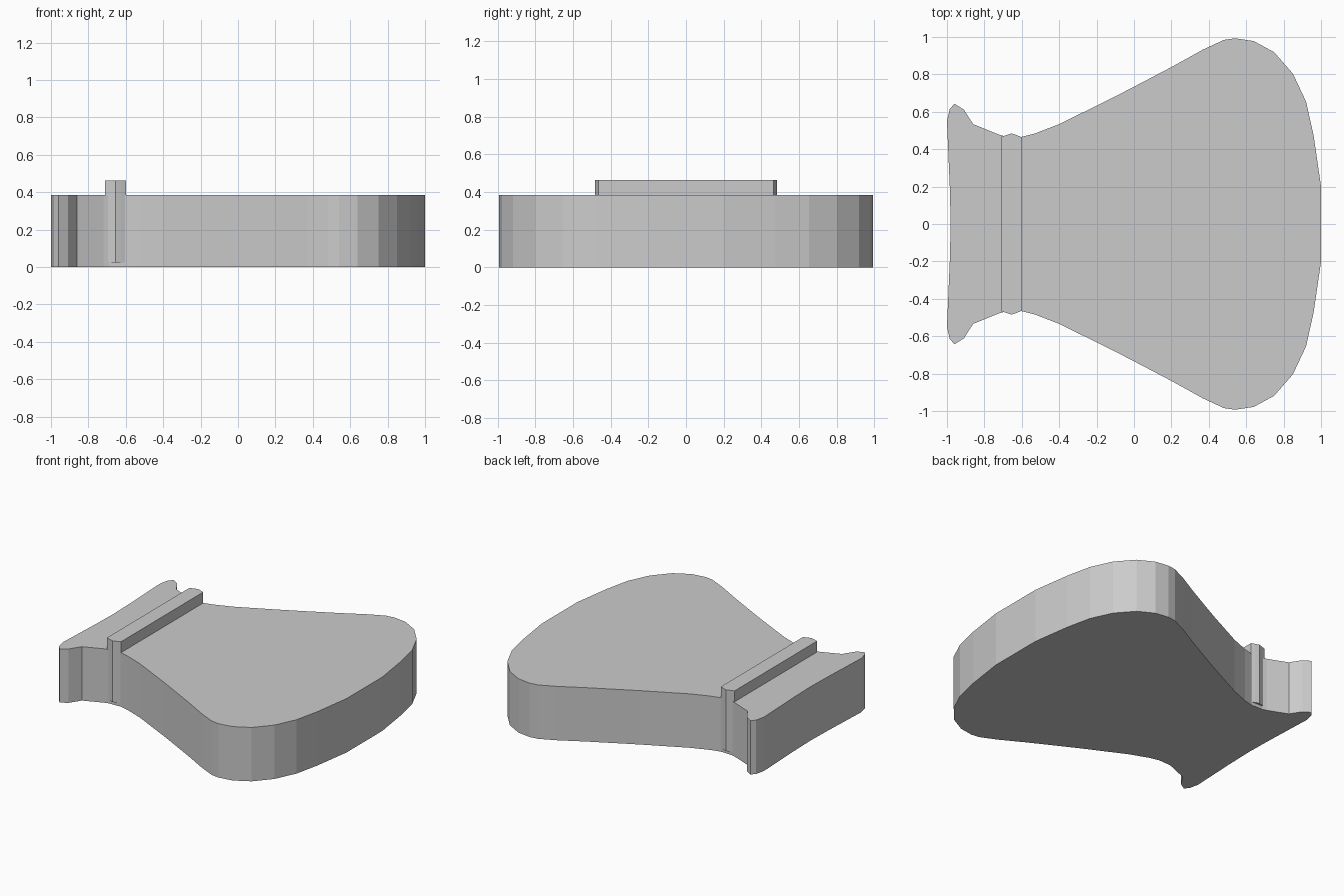
import bpy, bmesh

if "Cube" in bpy.data.objects:
    bpy.data.objects.remove(bpy.data.objects["Cube"])


def mirrored_prism(name, half, z0, z1):
    """Extrude an outline given by its +y half, mirrored across y = 0."""
    outline = half + [(x, -y) for x, y in reversed(half) if y > 0]
    bm = bmesh.new()
    face = bm.faces.new([bm.verts.new((x, y, z0)) for x, y in outline])
    top = bmesh.ops.extrude_face_region(bm, geom=[face])["geom"]
    verts = [v for v in top if isinstance(v, bmesh.types.BMVert)]
    bmesh.ops.translate(bm, verts=verts, vec=(0, 0, z1 - z0))
    bmesh.ops.recalc_face_normals(bm, faces=bm.faces)
    mesh = bpy.data.meshes.new(name)
    bm.to_mesh(mesh)
    bm.free()
    obj = bpy.data.objects.new(name, mesh)
    bpy.context.collection.objects.link(obj)
    return obj


# Flared flat body, from the narrow end round to the wide end
body_half = [
    (-0.98, 0), (-0.985, 0.2), (-1.0, 0.55), (-0.985, 0.615), (-0.96, 0.643),
    (-0.91, 0.612), (-0.86, 0.534), (-0.72, 0.477), (-0.69, 0.469),
    (-0.6, 0.466), (-0.53, 0.484), (-0.4, 0.534), (-0.25, 0.608),
    (-0.12, 0.672), (0.0, 0.734), (0.2, 0.839), (0.37, 0.933),
    (0.48, 0.984), (0.54, 0.993), (0.64, 0.978), (0.75, 0.918),
    (0.85, 0.803), (0.92, 0.654), (0.96, 0.475), (0.995, 0.235), (1.0, 0.2),
]
mirrored_prism("body", body_half, 0.0, 0.385)

# Raised band across the neck, with bowed ends running down the sides
band_half = [(-0.71, 0.466), (-0.685, 0.474), (-0.655, 0.484),
             (-0.625, 0.474), (-0.6, 0.464)]
mirrored_prism("neck_band", band_half, 0.025, 0.463)
